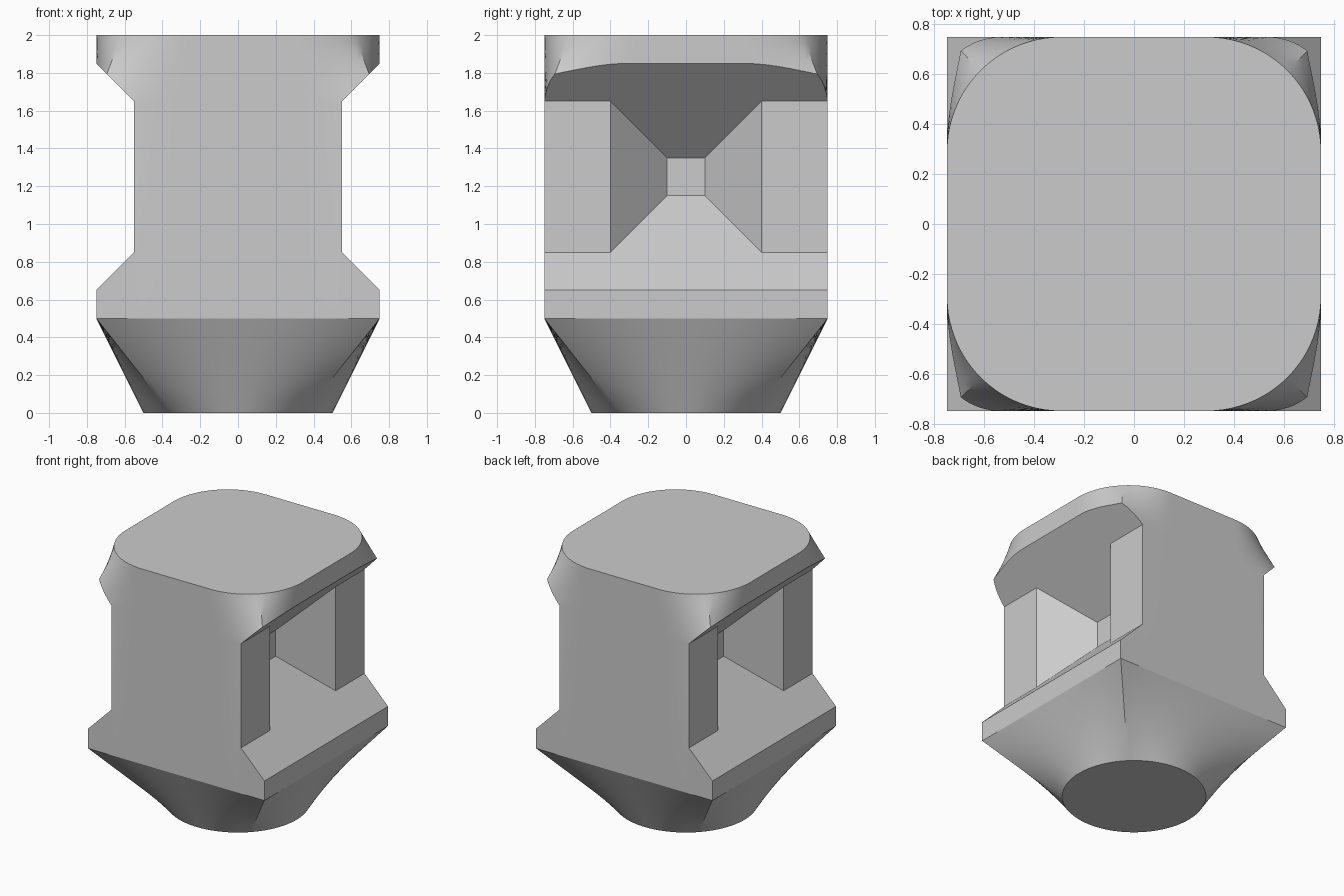
import bpy, bmesh, math
from mathutils import Vector

cube = bpy.data.objects.get("Cube")
if cube:
    bpy.data.objects.remove(cube, do_unlink=True)

HALF = 0.75      # half width of the square body
N = 20           # segments from a side's middle to its corner
STEPS = 8        # rings along each blend

grey = bpy.data.materials.new("light_grey")
grey.use_nodes = True
colour = (0.6, 0.6, 0.6, 1)
grey.diffuse_color = colour
grey.node_tree.nodes["Principled BSDF"].inputs["Base Color"].default_value = colour


def ring(kind, size=HALF, radius=0.0):
    """Matching closed outline: the same fractions of each quarter for every kind."""
    pts = []
    for quarter in range(4):
        turn = quarter * math.pi / 2
        for i in range(-N, N):
            t = i / N
            if kind == "square":
                x, y = size, size * t
            elif kind == "circle":
                a = t * math.pi / 4
                x, y = size * math.cos(a), size * math.sin(a)
            else:  # square with rounded corners, spaced by arc length
                flat = size - radius
                s = abs(t) * (flat + radius * math.pi / 4)
                if s <= flat:
                    x, y = size, s
                else:
                    a = (s - flat) / radius
                    x = flat + radius * math.cos(a)
                    y = flat + radius * math.sin(a)
                y = math.copysign(y, t)
            c, sn = math.cos(turn), math.sin(turn)
            pts.append(Vector((x * c - y * sn, x * sn + y * c, 0)))
    return pts


def make_object(name, bm):
    bmesh.ops.recalc_face_normals(bm, faces=bm.faces)
    mesh = bpy.data.meshes.new(name)
    bm.to_mesh(mesh)
    bm.free()
    mesh.materials.append(grey)
    obj = bpy.data.objects.new(name, mesh)
    bpy.context.collection.objects.link(obj)
    return obj


# Body: round foot blending to a square, then to a rounded square top
stages = [(0.0, ring("circle", 0.5), STEPS), (0.5, ring("square"), 1),
          (1.65, ring("square"), STEPS), (2.0, ring("rounded", HALF, 0.46), 1)]
bm = bmesh.new()
rows = []
for (z0, a, steps), (z1, b, _) in zip(stages, stages[1:]):
    for k in range(steps):
        f = k / steps
        rows.append([bm.verts.new(p.lerp(q, f) + Vector((0, 0, z0 + (z1 - z0) * f)))
                     for p, q in zip(a, b)])
z_top, top, _ = stages[-1]
rows.append([bm.verts.new(p + Vector((0, 0, z_top))) for p in top])
for low, high in zip(rows, rows[1:]):
    for i in range(len(low)):
        j = (i + 1) % len(low)
        bm.faces.new((low[i], low[j], high[j], high[i]))
bm.faces.new(rows[0][::-1])
bm.faces.new(rows[-1])
body = make_object("body", bm)


# Side recess: chamfered channel along y with a tapered pocket in its floor
def recess_cutter(name, side):
    bm = bmesh.new()
    profile = [(0.55, 0.85), (0.55, 1.65), (0.95, 2.05), (0.95, 0.45)]
    rings = [[bm.verts.new((side * x, y, z)) for x, z in profile]
             for y in (-1, -0.4, 0.4, 1)]
    for k in range(3):
        a, b = rings[k], rings[k + 1]
        for i in range(4):
            j = (i + 1) % 4
            if not (k == 1 and i == 0):
                bm.faces.new((a[i], a[j], b[j], b[i]))
    bm.faces.new(rings[0])
    bm.faces.new(rings[-1])
    a, b = rings[1], rings[2]
    mouth = [a[0], a[1], b[1], b[0]]
    end = [bm.verts.new((side * 0.25, y, z))
           for y, z in ((-0.1, 1.15), (-0.1, 1.35), (0.1, 1.35), (0.1, 1.15))]
    for i in range(4):
        j = (i + 1) % 4
        bm.faces.new((mouth[i], mouth[j], end[j], end[i]))
    bm.faces.new(end)
    cutter = make_object(name, bm)
    cutter.hide_render = True
    return cutter


bpy.context.view_layer.objects.active = body
for name, side in (("left_recess", 1), ("right_recess", -1)):
    cutter = recess_cutter(name, side)
    mod = body.modifiers.new(name, "BOOLEAN")
    mod.operation = "DIFFERENCE"
    mod.solver = "EXACT"
    mod.object = cutter
    bpy.ops.object.modifier_apply(modifier=mod.name)
    bpy.data.objects.remove(cutter, do_unlink=True)

# Smooth blends, crisp cut edges
bpy.ops.object.select_all(action="DESELECT")
body.select_set(True)
bpy.ops.object.shade_smooth_by_angle(angle=math.radians(25))
